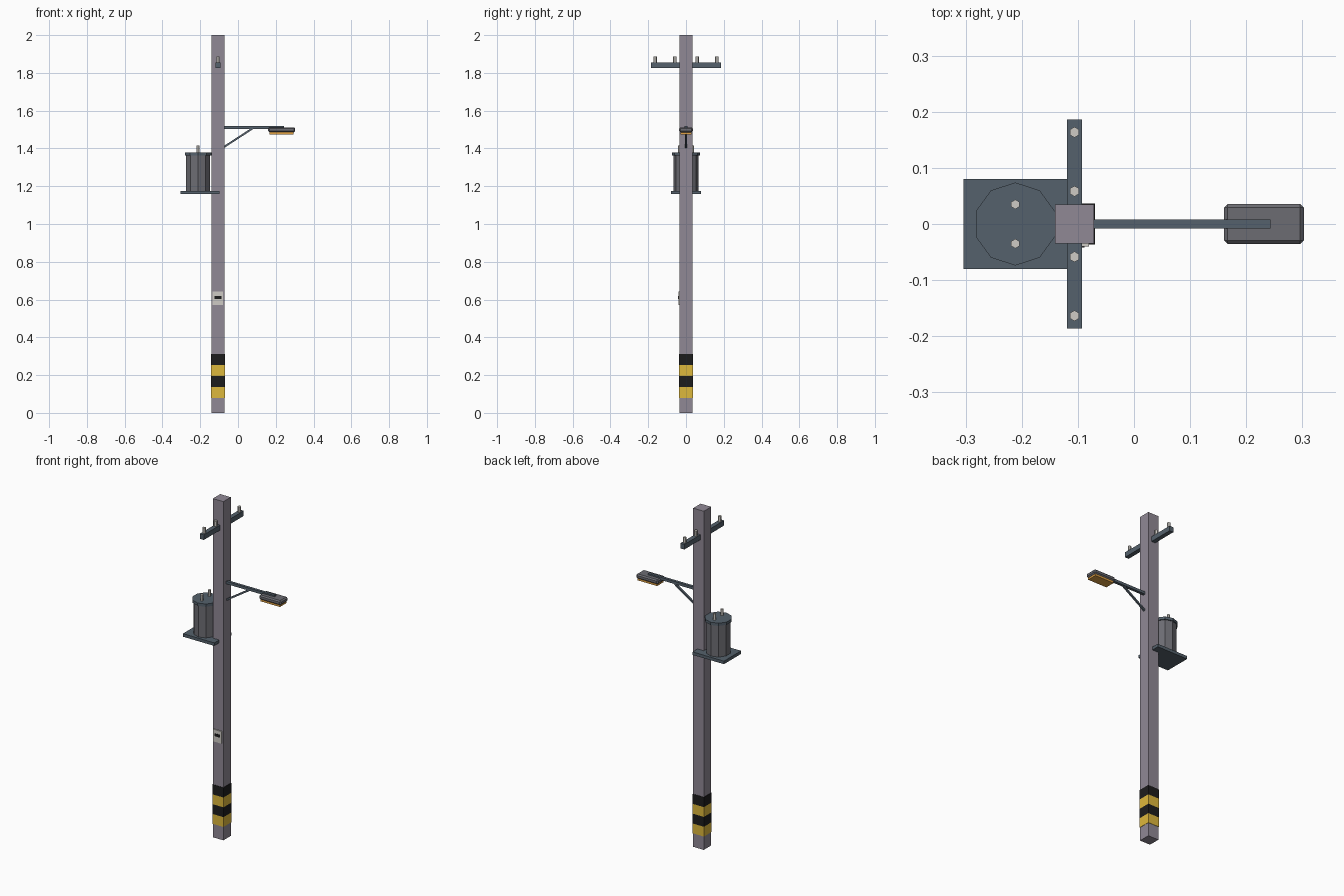
import bpy, math
from mathutils import Vector

if "Cube" in bpy.data.objects:
    bpy.data.objects.remove(bpy.data.objects["Cube"])


def material(name, r, g, b):
    m = bpy.data.materials.new(name)
    m.diffuse_color = (r, g, b, 1)
    m.use_nodes = True
    m.node_tree.nodes["Principled BSDF"].inputs["Base Color"].default_value = m.diffuse_color
    return m


CONCRETE = material("concrete", 0.28, 0.25, 0.30)
STEEL = material("steel", 0.09, 0.12, 0.15)
TANK = material("tank_grey", 0.15, 0.15, 0.17)
YELLOW = material("yellow", 0.73, 0.48, 0.045)
BLACK = material("black", 0.012, 0.012, 0.012)
AMBER = material("amber", 0.75, 0.36, 0.06)
CERAMIC = material("ceramic", 0.62, 0.60, 0.56)


def box(name, x, y, z, mat, bevel=0):
    """Box from (min, max) ranges on each axis."""
    bpy.ops.mesh.primitive_cube_add(size=1, location=[(a + b) / 2 for a, b in (x, y, z)])
    ob = bpy.context.object
    ob.name = name
    ob.scale = [b - a for a, b in (x, y, z)]
    bpy.ops.object.transform_apply(location=False, rotation=False, scale=True)
    ob.data.materials.append(mat)
    if bevel:
        mod = ob.modifiers.new("bevel", 'BEVEL')
        mod.width = bevel
        mod.segments = 1
    return ob


def prism(name, sides, radius, x, y, z, mat):
    bpy.ops.mesh.primitive_cylinder_add(vertices=sides, radius=radius, depth=z[1] - z[0],
                                        location=(x, y, (z[0] + z[1]) / 2))
    ob = bpy.context.object
    ob.name = name
    ob.data.materials.append(mat)
    return ob


PX = -0.106  # pole centre


def around_pole(name, half, z, mat):
    return box(name, (PX - half, PX + half), (-half, half), z, mat)


# Pole and warning bands
around_pole("pole", 0.0345, (0, 2), CONCRETE)
for i in range(4):
    z = 0.08 + i * 0.058
    around_pole(f"warning_band_{i + 1}", 0.0365, (z, z + 0.058), BLACK if i % 2 else YELLOW)

# Crossarm with insulators
box("crossarm", (PX - 0.013, PX + 0.013), (-0.186, 0.186), (1.826, 1.856), STEEL)
for i, y in enumerate((-0.1635, -0.0585, 0.0585, 0.1635)):
    prism(f"insulator_{i + 1}", 6, 0.0095, PX, y, (1.85, 1.888), CERAMIC)

# Transformer on its platform
TX = -0.2115
box("transformer_platform", (-0.304, -0.099), (-0.08, 0.08), (1.158, 1.176), STEEL)
prism("transformer_tank", 10, 0.067, TX, 0, (1.17, 1.368), TANK)
prism("transformer_lid", 10, 0.074, TX, 0, (1.363, 1.379), STEEL)
for side, y in (("front", -0.035), ("back", 0.035)):
    prism(f"transformer_bushing_{side}", 6, 0.0085, TX, y, (1.375, 1.416), CERAMIC)

# Street lamp arm, brace and head
box("lamp_arm", (PX, 0.243), (-0.008, 0.008), (1.504, 1.52), STEEL)
a, b = Vector((-0.08, 0, 1.404)), Vector((0.08, 0, 1.508))
d = b - a
brace = box("lamp_brace", (-d.length / 2, d.length / 2), (-0.005, 0.005), (-0.005, 0.005), STEEL)
brace.location = (a + b) / 2
brace.rotation_euler.y = -math.atan2(d.z, d.x)
box("lamp_housing", (0.16, 0.303), (-0.036, 0.036), (1.485, 1.512), TANK, bevel=0.007)
box("lamp_lens", (0.168, 0.295), (-0.03, 0.03), (1.474, 1.488), AMBER)

# Plate on the front of the pole
box("plate", (PX - 0.028, PX + 0.026), (-0.040, -0.03), (0.57, 0.642), CERAMIC)
box("plate_slot", (PX - 0.019, PX + 0.018), (-0.042, -0.036), (0.604, 0.62), BLACK)
